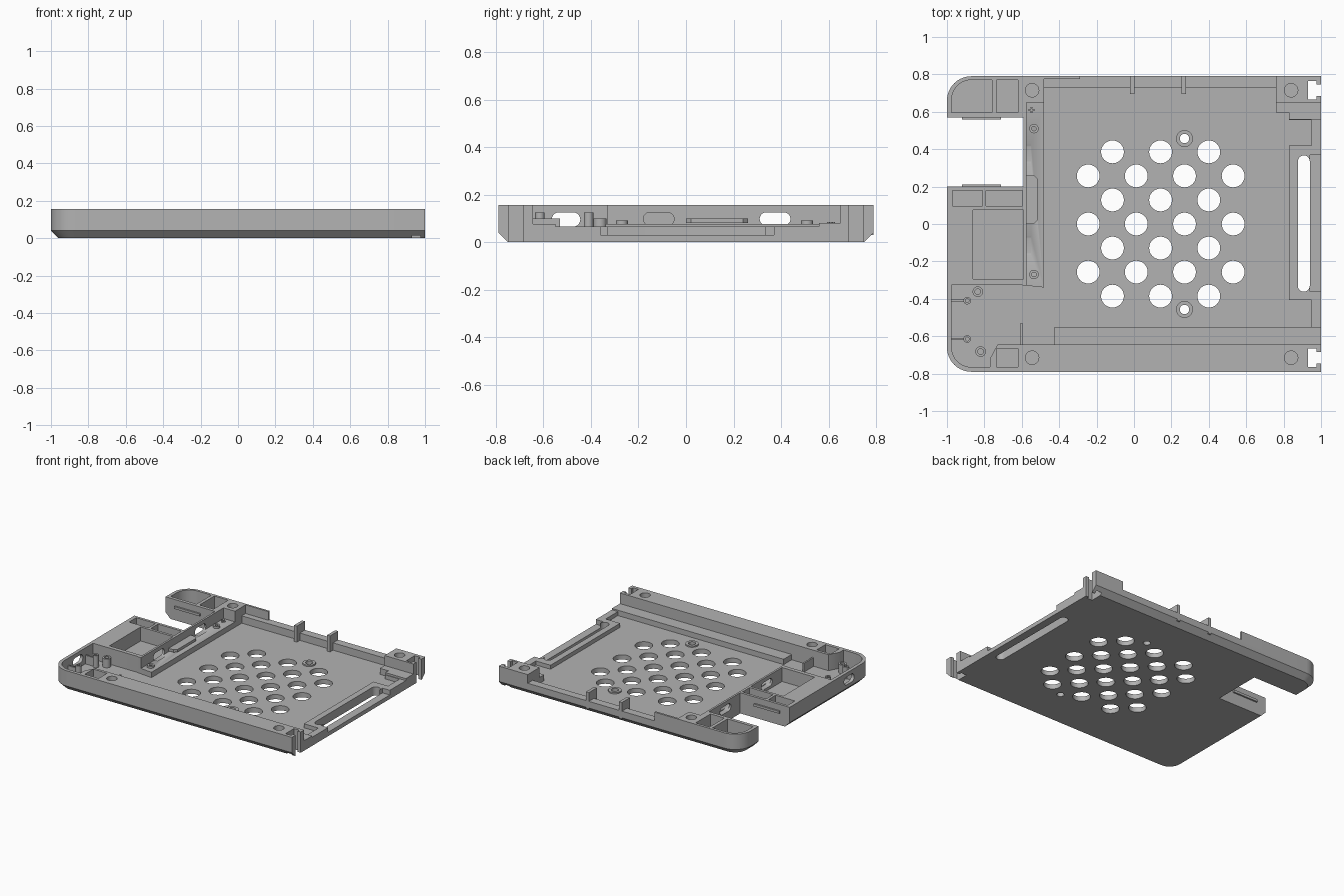
import bpy, bmesh, math
from mathutils import Vector

if "Cube" in bpy.data.objects:
    bpy.data.objects.remove(bpy.data.objects["Cube"], do_unlink=True)

TOP, FLOOR, RIM, SHELF = 0.155, 0.035, 0.065, 0.075

grey = bpy.data.materials.new("plain_grey")
grey.use_nodes = True
tone = (0.45, 0.45, 0.45, 1)
grey.diffuse_color = tone
grey.node_tree.nodes["Principled BSDF"].inputs["Base Color"].default_value = tone


def loft(name, rings):
    """Closed solid through matching rings of points."""
    bm = bmesh.new()
    loops = [[bm.verts.new(p) for p in ring] for ring in rings]
    n = len(loops[0])
    for a, b in zip(loops, loops[1:]):
        for i in range(n):
            j = (i + 1) % n
            bm.faces.new((a[i], a[j], b[j], b[i]))
    bm.faces.new(loops[0][::-1])
    bm.faces.new(loops[-1])
    bmesh.ops.recalc_face_normals(bm, faces=bm.faces)
    mesh = bpy.data.meshes.new(name)
    bm.to_mesh(mesh)
    bm.free()
    mesh.materials.append(grey)
    ob = bpy.data.objects.new(name, mesh)
    bpy.context.collection.objects.link(ob)
    return ob


def prism(name, pts, z0, z1):
    return loft(name, [[(x, y, z) for x, y in pts] for z in (z0, z1)])


def box(name, x0, x1, y0, y1, z0, z1=0.2):
    return prism(name, [(x0, y0), (x1, y0), (x1, y1), (x0, y1)], z0, z1)


def circle(x, y, r, n=32):
    return [(x + r * math.cos(2 * math.pi * i / n), y + r * math.sin(2 * math.pi * i / n)) for i in range(n)]


def rod(name, x, y, r, z0, z1):
    return prism(name, circle(x, y, r), z0, z1)


def arc(x, y, r, start, end, n=10):
    return [(x + r * math.cos(math.radians(start + (end - start) * i / n)),
             y + r * math.sin(math.radians(start + (end - start) * i / n))) for i in range(n + 1)]


def stadium_x(name, x0, x1, y0, y1, z0, z1):
    """Rounded slot running along x through a wall."""
    r = (z1 - z0) / 2
    z = z0 + r
    pts = arc(y1 - r, z, r, -90, 90) + arc(y0 + r, z, r, 90, 270)
    return loft(name, [[(x, a, b) for a, b in pts] for x in (x0, x1)])


def cut(target, cutter):
    mod = target.modifiers.new("cut", "BOOLEAN")
    mod.operation, mod.solver, mod.object = "DIFFERENCE", "EXACT", cutter
    dg = bpy.context.evaluated_depsgraph_get()
    new = bpy.data.meshes.new_from_object(target.evaluated_get(dg))
    target.modifiers.clear()
    old, target.data = target.data, new
    bpy.data.meshes.remove(old)
    bpy.data.objects.remove(cutter, do_unlink=True)


# Body: rounded left corners and a chamfered underside on three sides
def outline(inset):
    r, e = 0.13 - inset, 0.79 - inset
    c = 0.79 - 0.13
    return [(1, -e), (1, e)] + arc(-0.87, c, r, 90, 180) + arc(-0.87, -c, r, 180, 270)


tray = loft("tray_body", [[(x, y, z) for x, y in outline(i)] for i, z in ((0.04, 0), (0, 0.04), (0, TOP))])

# Main cavity, ledges, low back wall, side notch and pockets
boxes = [
    (-0.48, 0.76, -0.55, 0.73, FLOOR), (0.75, 0.83, -0.55, 0.595, FLOOR),
    (0.75, 0.83, 0.59, 0.65, 0.08),
    (0.82, 1.1, -0.55, 0.56, RIM), (0.82, 1.1, 0.55, 0.65, 0.08),
    (-0.43, 1.1, -0.645, -0.54, SHELF),
    (0.82, 0.95, 0.42, 0.555, FLOOR), (0.82, 0.95, -0.55, -0.405, FLOOR),
    (0.94, 1.1, -0.36, 0.37, 0.03),
    (-0.575, -0.475, -0.345, 0.65, SHELF),
    (-0.48, -0.29, 0.72, 0.775, 0.09), (-0.29, 0.76, 0.72, 0.9, 0.09),
    (-1.1, -0.59, 0.2, 0.57, -0.1),
    (-0.735, -0.62, 0.595, 0.77, 0.05), (-0.735, -0.62, -0.765, -0.665, 0.05),
    (-0.97, -0.81, 0.095, 0.18, 0.06), (-0.79, -0.595, 0.095, 0.18, 0.06),
    (-0.86, -0.59, -0.295, 0.075, 0.05),
]
for b in boxes:
    cut(tray, box("cutter", *b))

# Rounded corner pocket and the open corner bay
cut(tray, prism("cutter", [(-0.76, 0.595), (-0.76, 0.77)] + arc(-0.87, 0.665, 0.105, 90, 180)
                + [(-0.975, 0.595)], 0.05, 0.2))
cut(tray, prism("cutter", [(-0.425, -0.345), (-0.62, -0.325), (-0.975, -0.325)]
                + arc(-0.87, -0.66, 0.105, 180, 270)
                + [(-0.77, -0.765), (-0.77, -0.72), (-0.73, -0.645), (-0.425, -0.645)], FLOOR, 0.2))

# Ports in the outer and inner walls
cut(tray, stadium_x("cutter", -1.1, -0.95, -0.565, -0.445, 0.065, 0.125))
for y0 in (-0.18, 0.31):
    cut(tray, stadium_x("cutter", -0.63, -0.55, y0, y0 + 0.13, 0.07, 0.125))

# Staggered vent holes
for row in range(-3, 4):
    xs = (-0.115, 0.142, 0.4) if row % 2 else (-0.245, 0.012, 0.27, 0.53)
    for x in xs:
        cut(tray, rod("cutter", x, row * 0.1285, 0.061, -0.1, 0.2))

# Long rounded slot, screw holes and end notches
cut(tray, prism("cutter", arc(0.908, 0.335, 0.032, 0, 180) + arc(0.908, -0.33, 0.032, 180, 360), -0.1, 0.2))
for s in (-1, 1):
    for x in (-0.545, 0.84):
        cut(tray, rod("cutter", x, s * 0.715, 0.036, 0.1, 0.2))
    cut(tray, rod("cutter", 0.27, s * 0.457, 0.025, -0.1, 0.2))
    cut(tray, box("cutter", 0.93, 0.975, s * 0.715 - 0.05, s * 0.715 + 0.05, -0.1))
    cut(tray, box("cutter", 0.97, 1.1, s * 0.715 - 0.03, s * 0.715 + 0.03, -0.1))


# Bosses: a ring with a hole in the middle
def boss(name, x, y, r, hole, z0, z1):
    ob = rod(name, x, y, r, z0, z1)
    cut(ob, rod("cutter", x, y, hole, z0 - 0.1, z1 + 0.1))
    return ob


smooth = [tray]
for i, s in enumerate((-1, 1)):
    smooth.append(boss(f"floor_boss_{i}", 0.27, s * 0.457, 0.045, 0.025, 0.03, 0.045))
for i, y in enumerate((-0.27, 0.51)):
    smooth.append(boss(f"shelf_boss_{i}", -0.535, y, 0.025, 0.012, 0.07, 0.09))
for i, (x, y) in enumerate(((-0.835, -0.362), (-0.82, -0.682))):
    smooth.append(boss(f"bay_post_{i}", x, y, 0.028, 0.015, 0.03, 0.1))
for i, y in enumerate((-0.41, -0.615)):
    smooth.append(boss(f"bay_peg_{i}", -0.892, y, 0.02, 0.01, 0.03, 0.125))
    box(f"peg_rib_{i}", -0.98, -0.908, y - 0.006, y + 0.006, 0.03, 0.1)
for i, (dx, dy) in enumerate(((-1, 0), (1, 0), (0, -1), (0, 1))):
    smooth.append(rod(f"shelf_pin_{i}", -0.548 + dx * 0.011, 0.61 + dy * 0.011, 0.006, 0.07, 0.085))

# Upright tabs on the back wall
for i, x in enumerate((-0.01, 0.265)):
    box(f"back_tab_{i}", x - 0.012, x + 0.012, 0.695, 0.79, 0.03, TOP)

# Divider, latch plate and snap ribs
box("bay_divider", -0.607, -0.595, -0.65, -0.53, 0.03, 0.1)
prism("latch_plate", [(-0.58, 0.0), (-0.535, 0.0), (-0.515, 0.02), (-0.515, 0.24),
                      (-0.535, 0.26), (-0.58, 0.26)], 0.08, 0.1)
for i, y in enumerate((0.205, 0.565)):
    box(f"snap_rib_{i}", -0.92, -0.71, y - 0.007, y + 0.007, 0.09, 0.108)

# Smooth the round walls, keep edges sharp
for ob in bpy.context.selected_objects:
    ob.select_set(False)
for ob in smooth:
    ob.select_set(True)
bpy.context.view_layer.objects.active = tray
bpy.ops.object.shade_smooth_by_angle(angle=math.radians(30))
